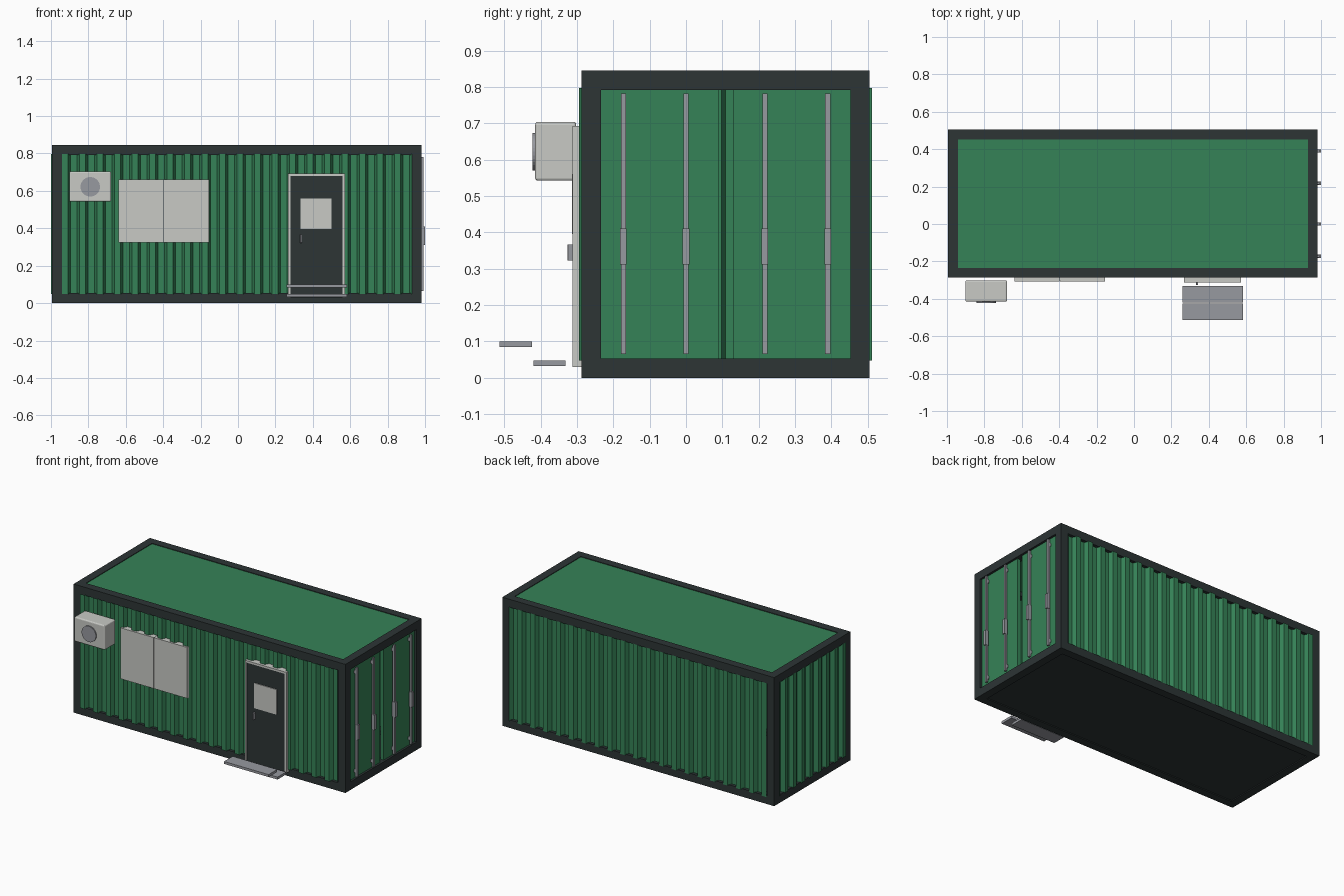
import bpy, bmesh, math
from mathutils import Vector

cube = bpy.data.objects.get("Cube")
if cube:
    bpy.data.objects.remove(cube, do_unlink=True)


def material(name, r, g, b):
    m = bpy.data.materials.new(name)
    m.use_nodes = True
    m.diffuse_color = (r, g, b, 1)
    m.node_tree.nodes["Principled BSDF"].inputs["Base Color"].default_value = (r, g, b, 1)
    return m


GREEN = material("green paint", 0.036, 0.225, 0.095)
DARK = material("dark frame", 0.026, 0.035, 0.036)
LIGHT = material("light grey", 0.58, 0.59, 0.56)
METAL = material("metal grey", 0.31, 0.32, 0.35)


def finish(name, bm, mat):
    bmesh.ops.recalc_face_normals(bm, faces=bm.faces)
    mesh = bpy.data.meshes.new(name)
    bm.to_mesh(mesh)
    bm.free()
    mesh.materials.append(mat)
    obj = bpy.data.objects.new(name, mesh)
    bpy.context.collection.objects.link(obj)
    return obj


def box(name, xs, ys, zs, mat, bevel=0):
    bm = bmesh.new()
    bmesh.ops.create_cube(bm, size=1)
    for v in bm.verts:
        v.co = Vector([(a + b) / 2 + c * (b - a) for c, (a, b) in zip(v.co, (xs, ys, zs))])
    obj = finish(name, bm, mat)
    if bevel:
        mod = obj.modifiers.new("soft edges", "BEVEL")
        mod.width, mod.segments = bevel, 3
    return obj


def cylinder(name, centre, radius, depth, mat):
    bm = bmesh.new()
    bmesh.ops.create_cone(bm, cap_ends=True, segments=32, radius1=radius, radius2=radius, depth=depth)
    obj = finish(name, bm, mat)
    obj.rotation_euler.x = math.pi / 2
    obj.location = centre
    return obj


def corrugated(name, start, end, out, ribs):
    """Upright sheet with trapezoid ribs; start and end lie on the outer plane."""
    start, end, out = Vector(start), Vector(end), Vector(out)
    profile = []
    for i in range(ribs):
        for t, depth in ((0, 0), (0.36, 0), (0.5, 1), (0.86, 1)):
            profile.append(start.lerp(end, (i + t) / ribs) - out * depth * RIB_DEPTH)
    profile.append(end)
    bm = bmesh.new()
    low = [bm.verts.new((p.x, p.y, Z0 + BEAM - 0.005)) for p in profile]
    high = [bm.verts.new((p.x, p.y, Z1 - BEAM + 0.005)) for p in profile]
    for i in range(len(low) - 1):
        bm.faces.new((low[i], low[i + 1], high[i + 1], high[i]))
    return finish(name, bm, GREEN)


# Container extents
X0, X1 = -0.995, 0.982
Y0, Y1 = -0.287, 0.505
Z0, Z1 = 0.0, 0.845
BEAM = 0.053
RIB_DEPTH = 0.026

# Frame beams and posts
for level, z in (("lower", Z0), ("upper", Z1 - BEAM)):
    zs = (z, z + BEAM)
    for side, y in (("front", Y0), ("back", Y1 - BEAM)):
        box(f"{level}_{side}_beam", (X0, X1), (y, y + BEAM), zs, DARK)
    for side, x in (("right", X0), ("left", X1 - BEAM)):
        box(f"{level}_{side}_beam", (x, x + BEAM), (Y0 + BEAM, Y1 - BEAM), zs, DARK)
for end, x in (("right", X0), ("left", X1 - BEAM)):
    for side, y in (("front", Y0), ("back", Y1 - BEAM)):
        box(f"{side}_{end}_post", (x, x + BEAM), (y, y + BEAM), (Z0 + BEAM, Z1 - BEAM), DARK)

# Roof and floor
inner_x = (X0 + BEAM, X1 - BEAM)
inner_y = (Y0 + BEAM, Y1 - BEAM)
box("roof", inner_x, inner_y, (0.822, 0.841), GREEN)
box("floor", inner_x, inner_y, (0.006, 0.03), DARK)

# Corrugated walls
corrugated("front_wall", (inner_x[0], Y0 - 0.008, 0), (inner_x[1], Y0 - 0.008, 0), (0, -1, 0), 20)
corrugated("back_wall", (inner_x[0], Y1 + 0.006, 0), (inner_x[1], Y1 + 0.006, 0), (0, 1, 0), 20)
corrugated("right_wall", (X0 - 0.005, inner_y[0], 0), (X0 - 0.005, inner_y[1], 0), (-1, 0, 0), 8)

# Cargo doors with a gap between them
for side, ys in (("front", (inner_y[0], 0.09)), ("back", (0.13, inner_y[1]))):
    box(f"{side}_cargo_door", (0.945, 0.968), ys, (Z0 + BEAM, Z1 - BEAM), GREEN)

# Locking bars, handles and brackets
for i, y in enumerate((-0.172, 0.0, 0.217, 0.39), 1):
    box(f"lock_bar_{i}", (0.978, 0.991), (y - 0.007, y + 0.007), (0.065, 0.782), METAL)
    box(f"lock_handle_{i}", (0.976, 1.0), (y - 0.009, y + 0.009), (0.312, 0.41), METAL)
    for z in (0.09, 0.74):
        box(f"lock_bracket_{i}", (0.966, 0.98), (y - 0.005, y + 0.005), (z, z + 0.02), METAL)

# Window with two shutters
for side, xs in (("right", (-0.64, -0.3995)), ("left", (-0.3955, -0.155))):
    box(f"{side}_window_panel", xs, (-0.307, -0.27), (0.325, 0.66), LIGHT)
box("window_seam", (-0.3995, -0.3955), (-0.302, -0.27), (0.325, 0.66), DARK)

# Entrance door
door_z = (0.03, 0.692)
for side, xs in (("right", (0.268, 0.281)), ("left", (0.558, 0.571))):
    box(f"{side}_door_jamb", xs, (-0.312, -0.27), door_z, LIGHT)
box("door_head", (0.281, 0.558), (-0.312, -0.27), (0.679, 0.692), LIGHT)
box("door_leaf", (0.281, 0.558), (-0.308, -0.27), (0.03, 0.679), DARK)
box("door_pane", (0.335, 0.5), (-0.313, -0.307), (0.395, 0.56), LIGHT)
box("door_handle", (0.332, 0.342), (-0.326, -0.307), (0.322, 0.367), METAL, 0.002)

# Entrance steps
box("lower_step", (0.258, 0.582), (-0.42, -0.332), (0.032, 0.048), METAL)
box("upper_step", (0.258, 0.582), (-0.513, -0.424), (0.084, 0.1), METAL)

# Air conditioner
box("air_conditioner", (-0.902, -0.678), (-0.415, -0.302), (0.542, 0.704), LIGHT, 0.008)
cylinder("air_conditioner_fan", (-0.79, -0.415, 0.622), 0.052, 0.014, METAL)
